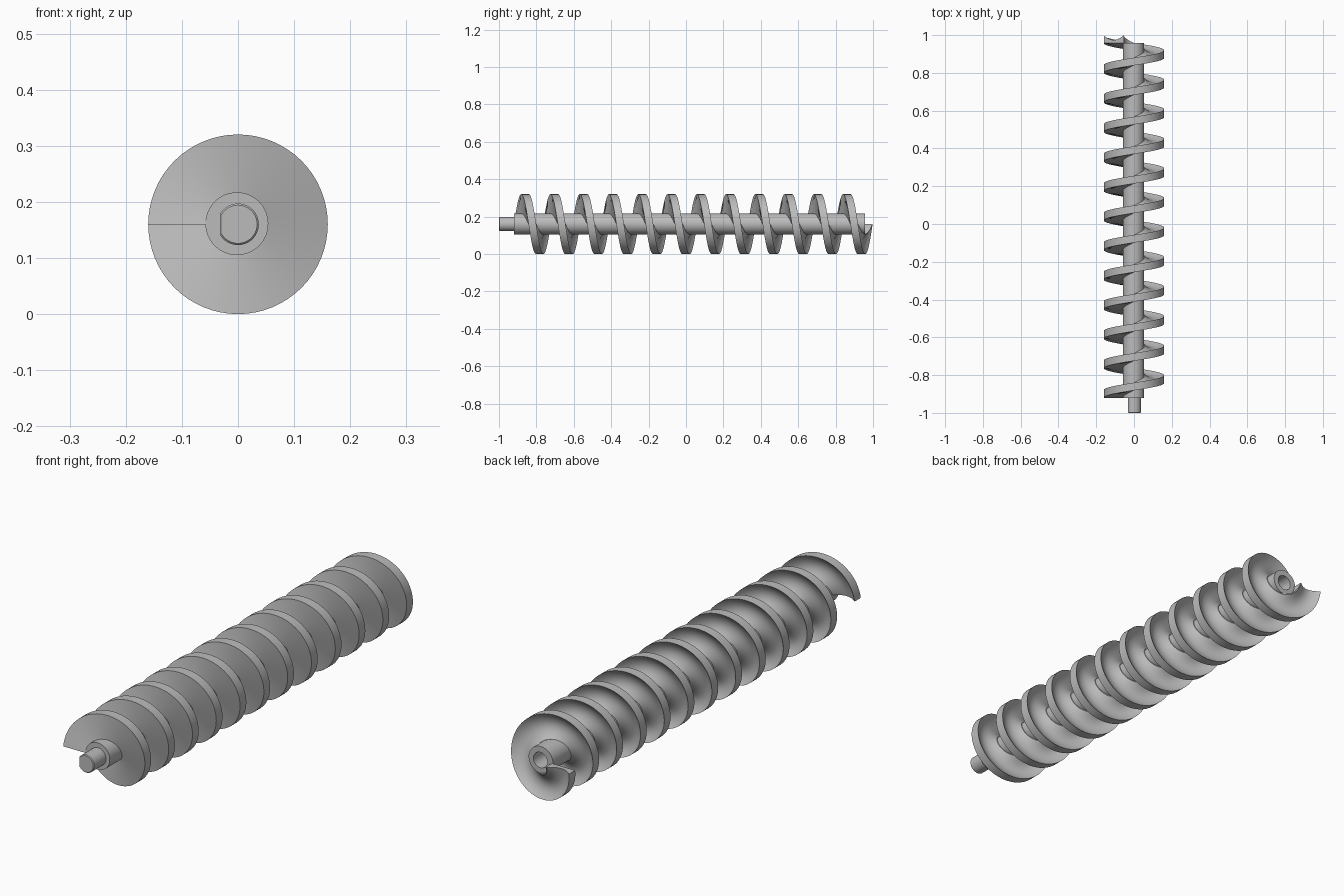
import bpy, bmesh
from math import cos, sin, pi, radians

cube = bpy.data.objects.get("Cube")
if cube:
    bpy.data.objects.remove(cube)

AXIS_Z = 0.16
FRONT, BACK = -0.92, 0.957      # ends of the core
TURNS, STEPS = 12, 64
RIM, ROOT, THICK = 0.16, 0.053, 0.041

steel = bpy.data.materials.new("grey steel")
steel.use_nodes = True
colour = (0.5, 0.5, 0.5, 1)
steel.diffuse_color = colour
steel.node_tree.nodes["Principled BSDF"].inputs["Base Color"].default_value = colour


def loft(name, sections, closed_section=True):
    """Skin a row of equal closed sections and cap both ends."""
    bm = bmesh.new()
    rows = [[bm.verts.new(p) for p in section] for section in sections]
    n = len(rows[0])
    for a, b in zip(rows, rows[1:]):
        for i in range(n):
            j = (i + 1) % n
            bm.faces.new((a[i], a[j], b[j], b[i]))
    bm.faces.new(rows[0])
    bm.faces.new(rows[-1])
    bmesh.ops.recalc_face_normals(bm, faces=bm.faces)
    mesh = bpy.data.meshes.new(name)
    bm.to_mesh(mesh)
    bm.free()
    mesh.materials.append(steel)
    obj = bpy.data.objects.new(name, mesh)
    bpy.context.collection.objects.link(obj)
    bpy.ops.object.select_all(action='DESELECT')
    obj.select_set(True)
    bpy.context.view_layer.objects.active = obj
    bpy.ops.object.shade_smooth_by_angle(angle=radians(35))
    return obj


def ring(y, r, cx=0, cz=0, flat=None):
    """Circle around the long axis, optionally cut flat on its right side."""
    pts = []
    for i in range(STEPS):
        a = 2 * pi * i / STEPS
        x = r * cos(a)
        if flat is not None:
            x = max(x, flat)
        pts.append((cx + x, y, AXIS_Z + cz + r * sin(a)))
    return pts


# Core tube with a blind bore in the back end
off = dict(cx=-0.002, cz=0.001)
loft("core", [ring(FRONT, 0.056, **off), ring(BACK, 0.056, **off),
              ring(BACK, 0.032), ring(BACK - 0.09, 0.032)])

# Drive shaft with one flat and a chamfered tip
loft("drive_shaft", [ring(-1, 0.034, flat=-0.03), ring(-0.997, 0.037, flat=-0.031),
                     ring(FRONT + 0.01, 0.037, flat=-0.031)])

# Flight section: flat front, dished back, thick rim and root
DISH, SAG = 12, 0.024
profile = [(ROOT, 0), (RIM, 0)]
for i in range(DISH + 1):
    u = i / DISH
    r = RIM + (ROOT + 0.004 - RIM) * u
    profile.append((r, THICK - SAG * 4 * u * (1 - u)))
profile.append((ROOT, THICK))

# Sweep the section along the helix
sections = []
for k in range(TURNS * STEPS + 1):
    t = 2 * pi * k / STEPS
    y = FRONT + (BACK - FRONT) * k / (TURNS * STEPS)
    sections.append([(-r * cos(t), y + dy, AXIS_Z + r * sin(t)) for r, dy in profile])
loft("helical_flight", sections)
